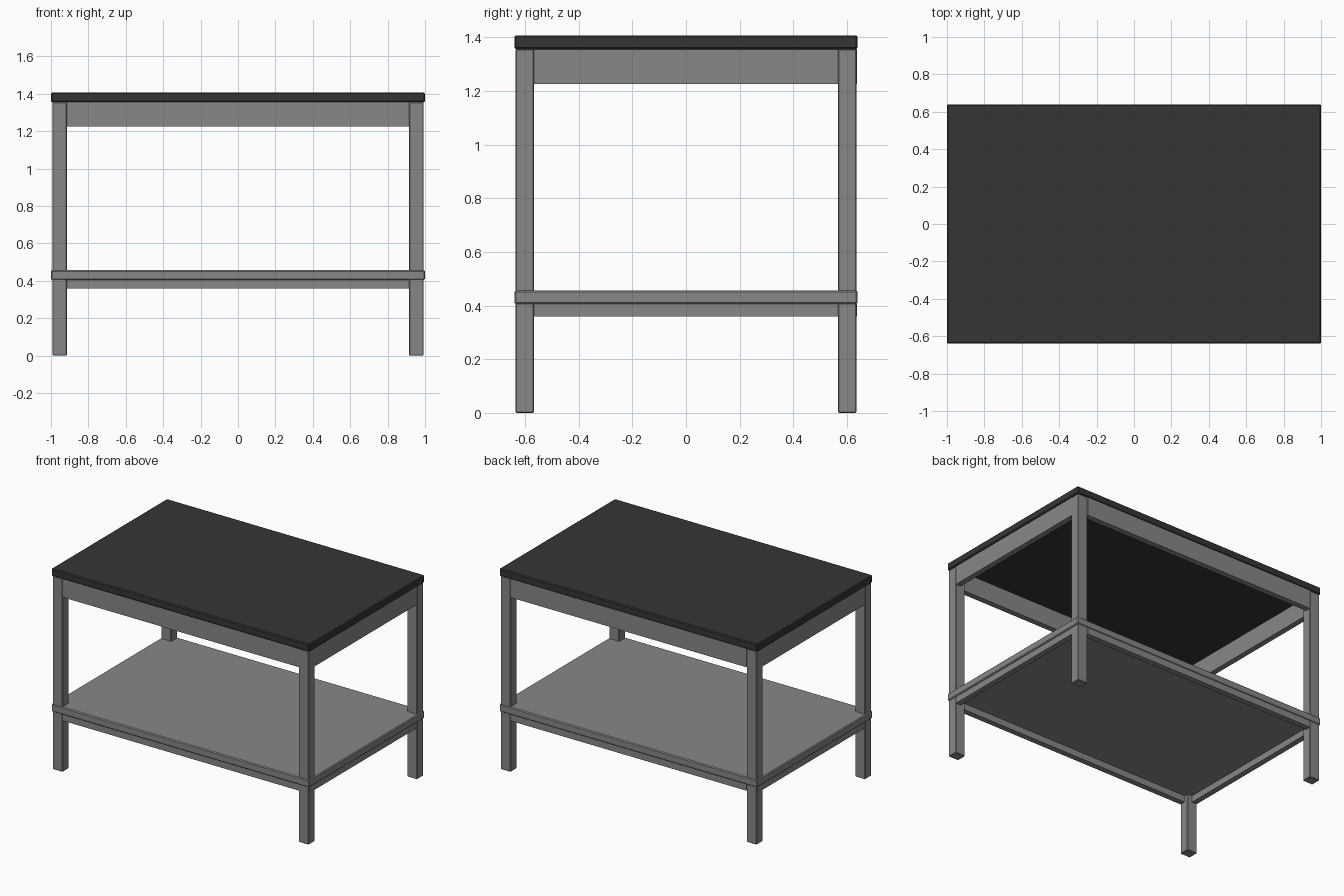
import bpy

if "Cube" in bpy.data.objects:
    bpy.data.objects.remove(bpy.data.objects["Cube"])


def material(name, value):
    m = bpy.data.materials.new(name)
    m.diffuse_color = (value, value, value, 1)
    m.use_nodes = True
    m.node_tree.nodes["Principled BSDF"].inputs["Base Color"].default_value = m.diffuse_color
    return m


GREY = material("mid grey paint", 0.245)
DARK = material("charcoal top", 0.036)


def box(name, x, y, z, mat, bevel=0.0):
    """Box from (min, max) pairs, with an optional small chamfer."""
    bpy.ops.mesh.primitive_cube_add(
        size=1, location=[(a + b) / 2 for a, b in (x, y, z)])
    ob = bpy.context.object
    ob.name = name
    ob.scale = [b - a for a, b in (x, y, z)]
    bpy.ops.object.transform_apply(location=False, rotation=False, scale=True)
    ob.data.materials.append(mat)
    if bevel:
        mod = ob.modifiers.new("edge chamfer", 'BEVEL')
        mod.width = bevel
        mod.segments = 1
    return ob


def span(a, b, side):
    """Mirror an interval to the given side."""
    return (a, b) if side > 0 else (-b, -a)


X, Y = 1.0, 0.64              # half size of the slabs
LX0, LX1 = 0.915, 0.992       # leg extent in x
LY0, LY1 = 0.566, 0.635       # leg extent in y
T = 0.04                      # rail thickness

# Table top and lower shelf
box("table_top", (-X, X), (-Y, Y), (1.355, 1.407), DARK, 0.006)
box("lower_shelf", (-X, X), (-Y, Y), (0.405, 0.457), GREY, 0.006)

# Four square legs
for sx, xn in ((-1, "left"), (1, "right")):
    for sy, yn in ((-1, "front"), (1, "back")):
        box(f"{yn}_{xn}_leg", span(LX0, LX1, sx), span(LY0, LY1, sy),
            (0, 1.356), GREY, 0.004)

# Deep rails under the top, shallow rails under the shelf
for level, z in (("upper", (1.225, 1.356)), ("lower", (0.36, 0.406))):
    for s, n, out in ((-1, "front", 0.634), (1, "back", 0.637)):
        box(f"{level}_{n}_rail", (-LX0, LX0), span(out - T, out, s), z, GREY)
    for s, n in ((-1, "left"), (1, "right")):
        box(f"{level}_{n}_rail", span(LX1 - T, LX1 - 0.001, s),
            (-LY0, LY0), z, GREY)
